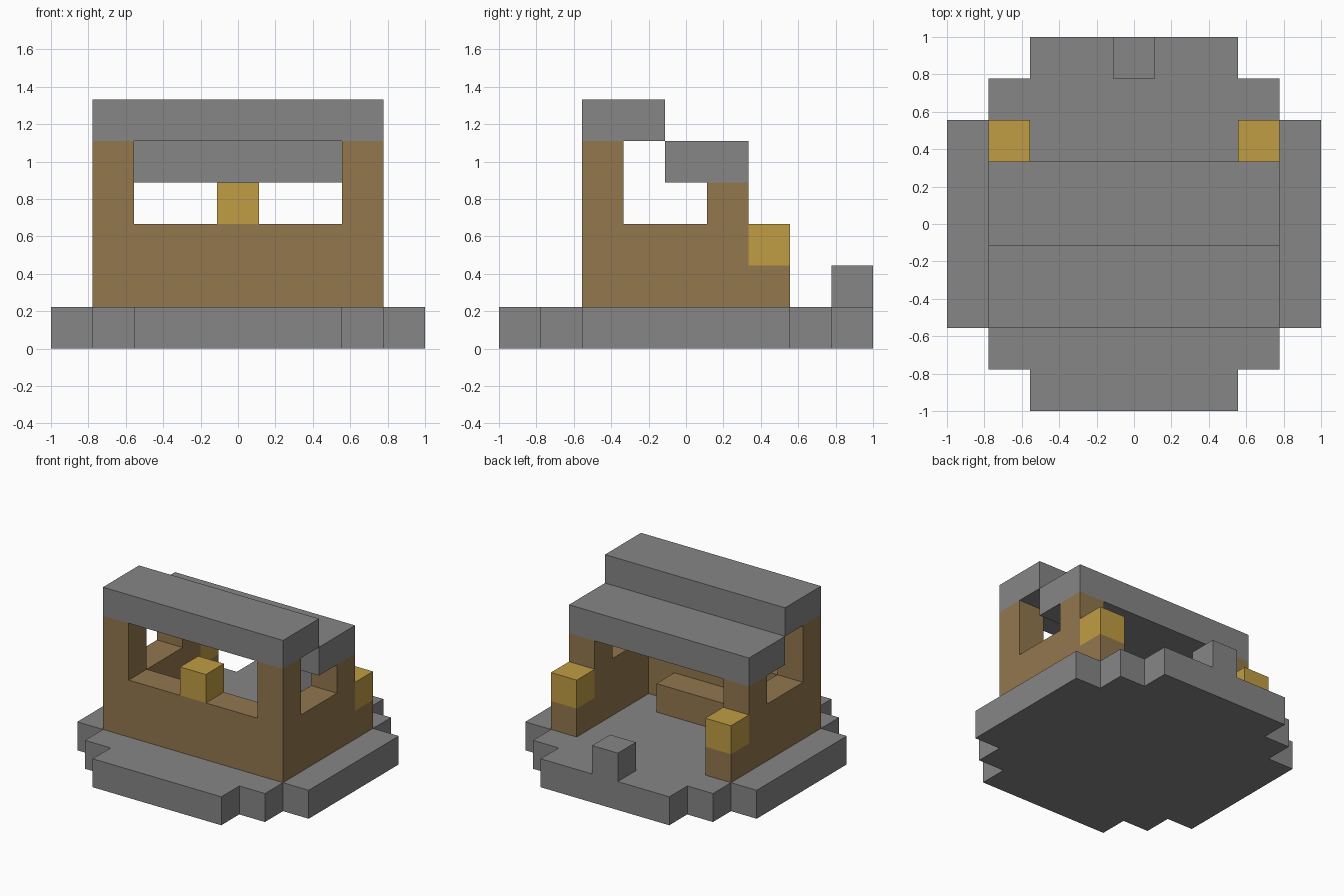
import bpy
import bmesh
from mathutils import Vector

U = 2 / 9  # one block

cube = bpy.data.objects.get("Cube")
if cube:
    bpy.data.objects.remove(cube, do_unlink=True)


def material(name, color):
    mat = bpy.data.materials.new(name)
    mat.use_nodes = True
    mat.diffuse_color = (*color, 1)
    for node in mat.node_tree.nodes:
        if node.type == 'BSDF_PRINCIPLED':
            node.inputs["Base Color"].default_value = (*color, 1)
    return mat


stone = material("stone grey", (0.245, 0.238, 0.238))
wood = material("wood brown", (0.287, 0.184, 0.076))
lamp = material("lantern yellow", (0.527, 0.337, 0.058))


def prism(name, outline, offset, mat):
    """Extrude a closed outline of 3D points, given in blocks."""
    bm = bmesh.new()
    face = bm.faces.new([bm.verts.new(Vector(p) * U) for p in outline])
    result = bmesh.ops.extrude_face_region(bm, geom=[face])
    top = [g for g in result["geom"] if isinstance(g, bmesh.types.BMVert)]
    bmesh.ops.translate(bm, verts=top, vec=Vector(offset) * U)
    bmesh.ops.recalc_face_normals(bm, faces=bm.faces)
    mesh = bpy.data.meshes.new(name)
    bm.to_mesh(mesh)
    bm.free()
    mesh.materials.append(mat)
    obj = bpy.data.objects.new(name, mesh)
    bpy.context.scene.collection.objects.link(obj)
    return obj


def box(name, x, y, z, mat):
    """Box from (low, high) ranges in blocks."""
    outline = [(x[0], y[0], z[0]), (x[1], y[0], z[0]),
               (x[1], y[1], z[0]), (x[0], y[1], z[0])]
    return prism(name, outline, (0, 0, z[1] - z[0]), mat)


# Stepped round base
quarter = [(4.5, 2.5), (3.5, 2.5), (3.5, 3.5), (2.5, 3.5), (2.5, 4.5)]
half = quarter + [(-x, y) for x, y in reversed(quarter)]
base = half + [(-x, -y) for x, y in half]
prism("base", [(x, y, 0) for x, y in base], (0, 0, 1), stone)
box("back_step", (-0.5, 0.5), (3.5, 4.5), (1, 2), stone)

# Side walls with posts and window gaps, and a lantern on each back end
side = [(-2.5, 1), (2.5, 1), (2.5, 2), (1.5, 2), (1.5, 4),
        (0.5, 4), (0.5, 3), (-1.5, 3), (-1.5, 5), (-2.5, 5)]
for label, s in (("left", 1), ("right", -1)):
    prism(label + "_wall", [(s * 2.5, y, z) for y, z in side], (s, 0, 0), wood)
    box(label + "_lantern", sorted((s * 2.5, s * 3.5)), (1.5, 2.5), (2, 3), lamp)

# Front wall, inner bench and sill lantern
box("front_wall", (-2.5, 2.5), (-2.5, -1.5), (1, 3), wood)
box("bench", (-1.5, 1.5), (-1.5, -0.5), (1, 2), wood)
box("front_lantern", (-0.5, 0.5), (-2.5, -1.5), (3, 4), lamp)

# Two-step roof
box("front_roof", (-3.5, 3.5), (-2.5, -0.5), (5, 6), stone)
box("back_roof", (-3.5, 3.5), (-0.5, 1.5), (4, 5), stone)
